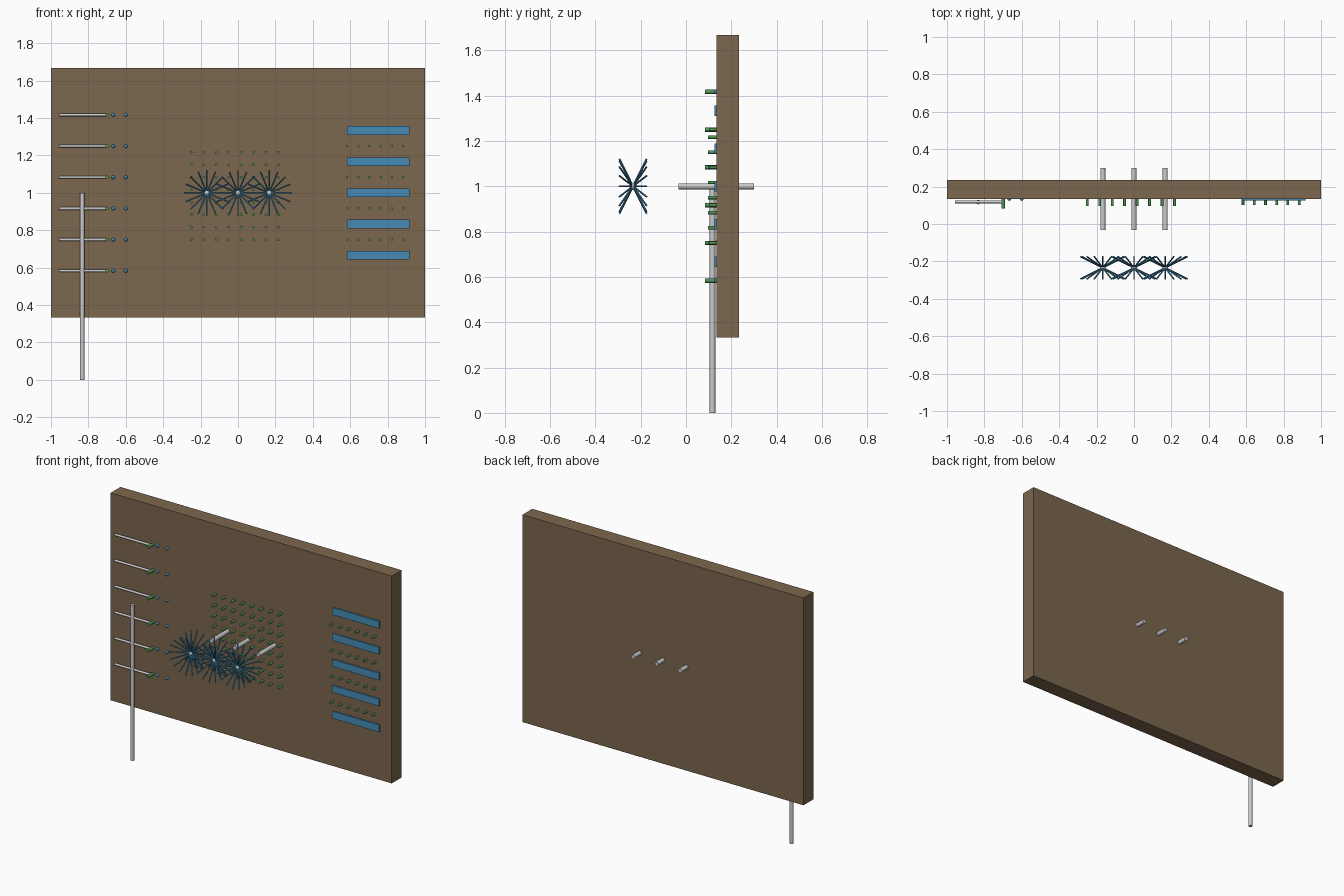
import bpy, bmesh, math
from mathutils import Vector, Matrix

if "Cube" in bpy.data.objects:
    bpy.data.objects.remove(bpy.data.objects["Cube"])


def material(name, color):
    m = bpy.data.materials.new(name)
    m.diffuse_color = (*color, 1)
    m.use_nodes = True
    m.node_tree.nodes["Principled BSDF"].inputs["Base Color"].default_value = m.diffuse_color
    return m


BROWN = material("wood", (0.20, 0.135, 0.075))
BLUE = material("blue", (0.06, 0.26, 0.46))
GREEN = material("green", (0.08, 0.30, 0.09))
FACE = 0.134  # y of the panel's front face


def finish(name, bm, mat=None, smooth=True):
    me = bpy.data.meshes.new(name)
    bm.to_mesh(me)
    bm.free()
    ob = bpy.data.objects.new(name, me)
    bpy.context.collection.objects.link(ob)
    if mat:
        me.materials.append(mat)
    if smooth:
        bpy.ops.object.select_all(action='DESELECT')
        ob.select_set(True)
        bpy.context.view_layer.objects.active = ob
        bpy.ops.object.shade_smooth_by_angle(angle=math.radians(40))
    return ob


def rod(bm, a, b, r, sides=16):
    a, b = Vector(a), Vector(b)
    d = b - a
    rot = d.to_track_quat('Z', 'Y').to_matrix().to_4x4()
    bmesh.ops.create_cone(bm, cap_ends=True, segments=sides, radius1=r, radius2=r,
                          depth=d.length, matrix=Matrix.Translation((a + b) / 2) @ rot)


def ball(bm, c, r):
    bmesh.ops.create_uvsphere(bm, u_segments=16, v_segments=10, radius=r,
                              matrix=Matrix.Translation(c))


def box(bm, lo, hi):
    lo, hi = Vector(lo), Vector(hi)
    bmesh.ops.create_cube(bm, size=1, matrix=Matrix.Translation((lo + hi) / 2)
                          @ Matrix.Diagonal((*(hi - lo), 1)))


def pegs(name, xs, zs, length, r):
    bm = bmesh.new()
    for x in xs:
        for z in zs:
            rod(bm, (x, FACE, z), (x, FACE - length, z), r, 12)
    finish(name, bm, GREEN)


# Wooden panel
bm = bmesh.new()
box(bm, (-1, FACE, 1 / 3), (1, FACE + 0.1, 5 / 3))
finish("panel", bm, BROWN, False)

# Axles through the panel, with spiked wheels floating in front
for i, x in enumerate((-1 / 6, 0, 1 / 6)):
    bm = bmesh.new()
    rod(bm, (x, -0.032, 1), (x, 0.299, 1), 0.0133, 24)
    finish(f"axle_{i}", bm)

    c = Vector((x, -0.234, 1))
    bm = bmesh.new()
    ball(bm, c, 0.016)
    finish(f"wheel_hub_{i}", bm)

    bm = bmesh.new()
    for k in range(16):
        a = math.tau * k / 16
        for side in (-1, 1):
            tip = Vector((0.121 * math.cos(a), side * 0.06, 0.121 * math.sin(a)))
            rod(bm, c, c + tip, 0.004, 8)
    finish(f"wheel_spikes_{i}", bm, BLUE)

# Central peg grid
pegs("centre_pegs", [-0.25 + k / 15 for k in range(8)],
     [0.75 + k / 15 for k in range(8)], 0.038, 0.0075)

# Slats on the right with rows of pegs between them
bm = bmesh.new()
for k in range(5):
    z = 2 / 3 + k / 6
    box(bm, (0.583, FACE - 0.009, z - 0.023), (0.917, FACE, z + 0.023))
finish("slats", bm, BLUE, False)
pegs("slat_pegs", [0.583 + 0.06 * k for k in range(6)],
     [0.75 + k / 6 for k in range(4)], 0.032, 0.007)

# Levers on the left with end pegs and buttons
rows = [7 / 12 + k / 6 for k in range(6)]
bm, dots = bmesh.new(), bmesh.new()
for z in rows:
    rod(bm, (-0.958, 0.118, z), (-0.705, 0.118, z), 0.0075)
    for x in (-2 / 3, -0.6):
        ball(dots, (x, FACE, z), 0.01)
finish("levers", bm)
finish("buttons", dots, BLUE)
pegs("lever_pegs", [-0.7], rows, 0.05, 0.0095)

# Upright pole standing on the ground
bm = bmesh.new()
rod(bm, (-5 / 6, 0.117, 0), (-5 / 6, 0.117, 1), 0.0122, 24)
finish("pole", bm)
